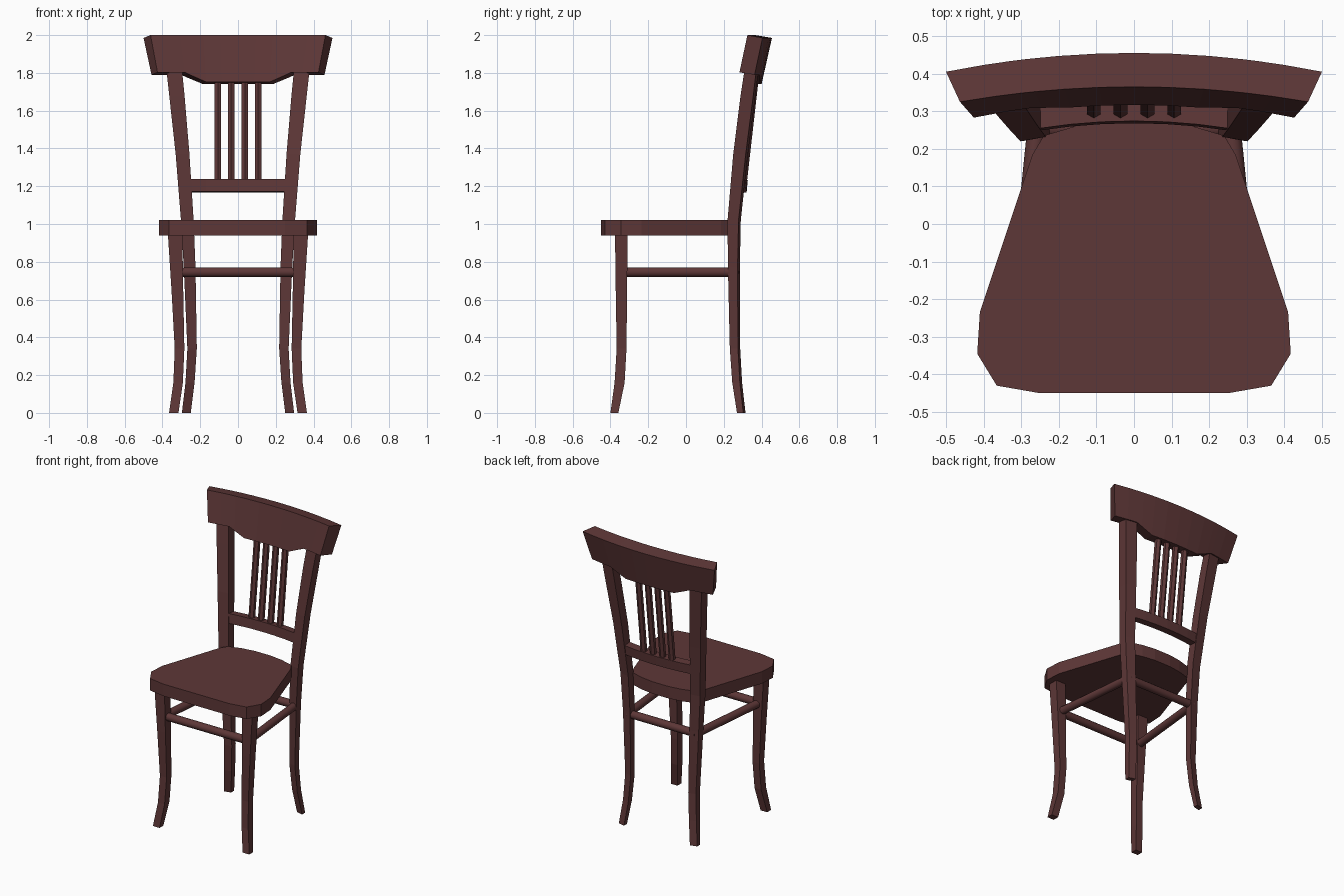
import bpy, bmesh, math
from mathutils import Vector

if "Cube" in bpy.data.objects:
    bpy.data.objects.remove(bpy.data.objects["Cube"])

wood = bpy.data.materials.new("dark red wood")
wood.diffuse_color = (0.11, 0.038, 0.038, 1)
wood.use_nodes = True
wood.node_tree.nodes["Principled BSDF"].inputs["Base Color"].default_value = wood.diffuse_color


def finish(name, bm):
    bmesh.ops.recalc_face_normals(bm, faces=bm.faces)
    me = bpy.data.meshes.new(name)
    bm.to_mesh(me)
    bm.free()
    me.materials.append(wood)
    ob = bpy.data.objects.new(name, me)
    bpy.context.collection.objects.link(ob)
    return ob


def loft(name, rings):
    """Skin a row of equal-sized rings and cap both ends."""
    bm = bmesh.new()
    vs = [[bm.verts.new(p) for p in r] for r in rings]
    n = len(rings[0])
    for a, b in zip(vs, vs[1:]):
        for i in range(n):
            bm.faces.new((a[i], a[(i + 1) % n], b[(i + 1) % n], b[i]))
    bm.faces.new(vs[0])
    bm.faces.new(vs[-1])
    return finish(name, bm)


def rod(name, a, b, r, sides, smooth=False):
    a, b = Vector(a), Vector(b)
    q = (b - a).to_track_quat('Z', 'Y')
    rings = []
    for c in (a, b):
        rings.append([c + q @ Vector((r * math.sin(t), -r * math.cos(t), 0))
                      for t in (2 * math.pi * i / sides for i in range(sides))])
    ob = loft(name, rings)
    if smooth:
        for f in ob.data.polygons:
            f.use_smooth = len(f.vertices) == 4


# Seat: right half of the outline, mirrored
half = [(0.25, -0.45), (0.365, -0.43), (0.417, -0.345), (0.41, -0.235),
        (0.27, 0.185), (0.24, 0.235), (0.15, 0.262), (0.06, 0.275)]
outline = half + [(-x, y) for x, y in reversed(half)]
loft("seat", [[(x, y, z) for x, y in outline] for z in (0.94, 1.022)])

# Legs: sections are z, outer x, inner x, front y, back y
front = [(0, .365, .315, -.40, -.358), (.16, .342, .292, -.378, -.325),
         (.34, .335, .284, -.367, -.315), (.65, .352, .290, -.372, -.312),
         (.96, .372, .295, -.376, -.309)]
back = [(0, .297, .250, .270, .315), (.16, .278, .230, .245, .297),
        (.34, .268, .218, .232, .287), (.77, .287, .225, .222, .285),
        (1.02, .302, .235, .220, .290), (1.37, .330, .257, .250, .328),
        (1.68, .364, .283, .289, .368), (1.85, .383, .300, .315, .388)]


def leg(name, sections, side, skew):
    loft(name, [[(side * xo, yf, z), (side * xi, yf + skew, z),
                 (side * xi, yb, z), (side * xo, yb - skew, z)]
                for z, xo, xi, yf, yb in sections])


for s, label in ((-1, "left"), (1, "right")):
    leg("front_leg_" + label, front, s, 0)
    leg("back_post_" + label, back, s, 0.012)
    rod("side_stretcher_" + label, (s * .318, -.34, .745), (s * .258, .255, .745), .026, 12, True)

# Front and back stretchers
rod("front_stretcher", (-.318, -.34, .745), (.318, -.34, .745), .026, 12, True)
rod("back_stretcher", (-.258, .255, .745), (.258, .255, .745), .026, 12, True)

# Curved lower back rail
rings = []
for i in range(-3, 4):
    t = i / 3
    x, d = 0.255 * t, 0.02 * t * t
    rings.append([(x, .268 - d, 1.172), (x, .274 - d, 1.237),
                  (x, .327 - d, 1.232), (x, .321 - d, 1.168)])
loft("lower_back_rail", rings)

# Spindles
for i, x in enumerate((-.107, -.036, .036, .107)):
    rod(f"spindle_{i + 1}", (x, .30, 1.21), (x, .365, 1.78), .021, 6)

# Curved crest rail with a dropped middle
right = [(0, .05), (.2, .05), (.4, .05), (.57, .018), (.66, 0), (.8, 0), (1, 0)]
cols = [(-s, d) for s, d in reversed(right[1:])] + right
rings = []
for s, d in cols:
    q = s * s
    rings.append([(.426 * s, .327 - .044 * q - .2 * d, 1.803 - d),
                  (.463 * s, .365 - .040 * q, 2.0),
                  (.500 * s, .455 - .050 * q, 1.985),
                  (.458 * s, .410 - .047 * q - .2 * d, 1.79 - d)])
loft("crest_rail", rings)
